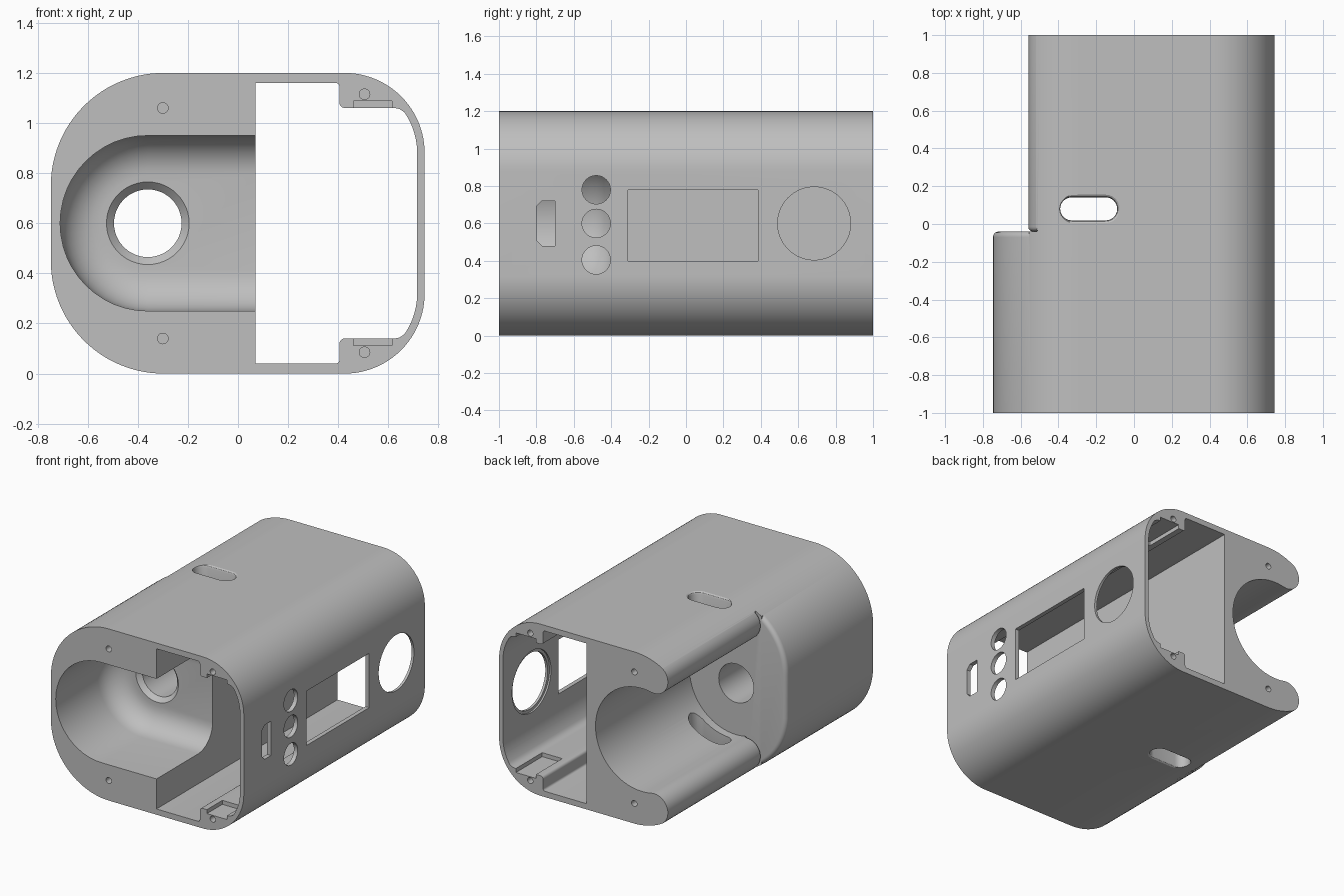
import bpy, bmesh
from math import sin, cos, radians

if "Cube" in bpy.data.objects:
    bpy.data.objects.remove(bpy.data.objects["Cube"])

MID = 0.6  # height of the symmetry plane

grey = bpy.data.materials.new("shell grey")
grey.use_nodes = True
GREY = (0.52, 0.52, 0.52, 1)
grey.diffuse_color = GREY
grey.node_tree.nodes["Principled BSDF"].inputs["Base Color"].default_value = GREY


def arc(cx, cy, r, a0, a1, n=16):
    angles = [radians(a0 + (a1 - a0) * i / n) for i in range(n + 1)]
    return [(cx + r * cos(a), cy + r * sin(a)) for a in angles]


def circle(cx, cy, r, n=48):
    return arc(cx, cy, r, 0, 360, n)[:-1]


def stadium(x0, x1, cy, r, n=24):
    return arc(x0, cy, r, 90, 270, n) + arc(x1, cy, r, -90, 90, n)


def rect(u0, u1, v0, v1):
    return [(u0, v0), (u1, v0), (u1, v1), (u0, v1)]


def mirrored(half):
    return half + [(x, 2 * MID - z) for x, z in reversed(half)]


def loft(name, axis, sections, floor_bevel=0):
    """Solid through (depth, outline) sections along one axis."""
    place = {"x": lambda u, v, d: (d, u, v),
             "y": lambda u, v, d: (u, d, v),
             "z": lambda u, v, d: (u, v, d)}[axis]
    bm = bmesh.new()
    rings = [[bm.verts.new(place(u, v, d)) for u, v in pts] for d, pts in sections]
    first = bm.faces.new(rings[0])
    bm.faces.new(rings[-1])
    for a, b in zip(rings, rings[1:]):
        for i in range(len(a)):
            j = (i + 1) % len(a)
            bm.faces.new((a[i], a[j], b[j], b[i]))
    if floor_bevel:
        bmesh.ops.bevel(bm, geom=list(first.edges), offset=floor_bevel,
                        segments=4, profile=0.5, affect="EDGES")
    bmesh.ops.recalc_face_normals(bm, faces=bm.faces)
    mesh = bpy.data.meshes.new(name)
    bm.to_mesh(mesh)
    bm.free()
    mesh.materials.append(grey)
    obj = bpy.data.objects.new(name, mesh)
    bpy.context.collection.objects.link(obj)
    return obj


def prism(name, axis, pts, d0, d1, floor_bevel=0):
    return loft(name, axis, [(d0, pts), (d1, pts)], floor_bevel)


def cut(target, cutter):
    mod = target.modifiers.new("cut", "BOOLEAN")
    mod.operation = "DIFFERENCE"
    mod.solver = "EXACT"
    mod.object = cutter
    bpy.context.view_layer.objects.active = target
    bpy.ops.object.modifier_apply(modifier=mod.name)
    bpy.data.objects.remove(cutter)


def outline(d=0.0):
    """Outer section, inset by d."""
    return mirrored(arc(-0.297, 0.75, 0.45 - d, 180, 90, 24)
                    + arc(0.425, 0.88, 0.32 - d, 90, 0, 24))


# Main shell
shell = prism("enclosure_shell", "y", outline(), -1, 1)

# Electronics bay running the full length, with thick screw corners
bay = mirrored([(0.07, 1.16)] + arc(0.39, 1.145, 0.015, 90, 0, 4)
               + arc(0.425, 1.08, 0.02, 180, 270, 4) + [(0.625, 1.06), (0.645, 1.056)]
               + arc(0.43, 0.88, 0.285, 35, 0, 12))
cut(shell, prism("bay_cutter", "y", bay, -1.1, 1.1))

# Front pocket with a rounded floor
R, F, FLOOR = 0.35, 0.16, -0.38
sections = [(-1.1, stadium(-0.36, 0.2, MID, R))]
for i in range(9):
    a = radians(90 * i / 8)
    sections.append((FLOOR - F + F * sin(a), stadium(-0.36, 0.2, MID, R - F + F * cos(a))))
cut(shell, loft("front_pocket_cutter", "y", sections))

# Rear cradle: round bore open to the side, between two horns with rounded tips
horn = [(-1.0, 1.35), (-0.6, 1.35)] + arc(-0.453, 1.057, 0.107, 116.5, 281.5, 14)
horn += arc(-0.36, MID, 0.36, 101.5, 0, 24)[1:]
cradle = horn + [(x, 2 * MID - z) for x, z in reversed(horn[:-1])]
cut(shell, prism("rear_cradle_cutter", "y", cradle, -0.04, 1.1, 0.025))

# Rounded lip where the full-width front meets the cradle
lip = prism("lip_cutter", "y", rect(-0.9, -0.555, -0.1, 1.3), -0.07, -0.03)
steps = [(-0.1, outline())]
for i in range(6):
    a = radians(90 * i / 5)
    steps.append((-0.07 + 0.03 * sin(a), outline(0.03 - 0.03 * cos(a))))
steps.append((0.0, outline(0.03)))
cut(lip, loft("lip_core", "y", steps))
cut(shell, lip)

# Round passage between pocket and cradle, flared at the front
flare = [(-0.5, circle(-0.36, MID, 0.165)), (FLOOR, circle(-0.36, MID, 0.165))]
for i in range(1, 6):
    a = radians(90 * i / 5)
    flare.append((FLOOR + 0.03 * sin(a), circle(-0.36, MID, 0.135 + 0.03 * (1 - sin(a)))))
    if i == 5:
        flare.append((0.1, circle(-0.36, MID, 0.135)))
cut(shell, loft("passage_cutter", "y", flare))

# Vent slots through the top and bottom walls, eased on the outside
eased = [(z, stadium(-0.33, -0.15, 0.08, r, 12)) for z, r in
         ((-0.1, 0.075), (0.0, 0.075), (0.006, 0.066), (0.018, 0.061),
          (1.182, 0.061), (1.194, 0.066), (1.2, 0.075), (1.3, 0.075))]
cut(shell, loft("vent_cutter", "z", eased))

# Openings in the control side: port, three buttons, screen, large button
port = [(-0.8, 0.51), (-0.77, 0.48), (-0.7, 0.48), (-0.7, 0.72), (-0.77, 0.72), (-0.8, 0.69)]
openings = [port, rect(-0.31, 0.385, 0.4, 0.78), circle(0.685, MID, 0.195, 64)]
openings += [circle(-0.48, z, 0.076, 32) for z in (0.405, 0.6, 0.78)]
for pts in openings:
    cut(shell, prism("opening_cutter", "x", pts, 0.6, 0.9))
cut(shell, prism("button_seat_cutter", "x", circle(0.685, MID, 0.215, 64), 0.6, 0.727))

# Blind screw holes and shallow notches at both ends, top and bottom
for side, notch in ((-1, 0.17), (1, 0.29)):
    for flip in (1, -1):
        for x, h in ((-0.3, 0.46), (0.505, 0.515)):
            ends = sorted((side * 0.85, side * 1.1))
            cut(shell, prism("screw_cutter", "y", circle(x, MID + flip * h, 0.021, 20), *ends))
        heights = sorted((MID + flip * 0.4, MID + flip * 0.488))
        ends = sorted((side * (1 - notch), side * 1.1))
        cut(shell, prism("notch_cutter", "y", rect(0.46, 0.615, *heights), *ends))

# Smooth curved walls, crisp edges
bpy.ops.object.select_all(action="DESELECT")
shell.select_set(True)
bpy.context.view_layer.objects.active = shell
bpy.ops.object.shade_smooth_by_angle(angle=radians(30))
